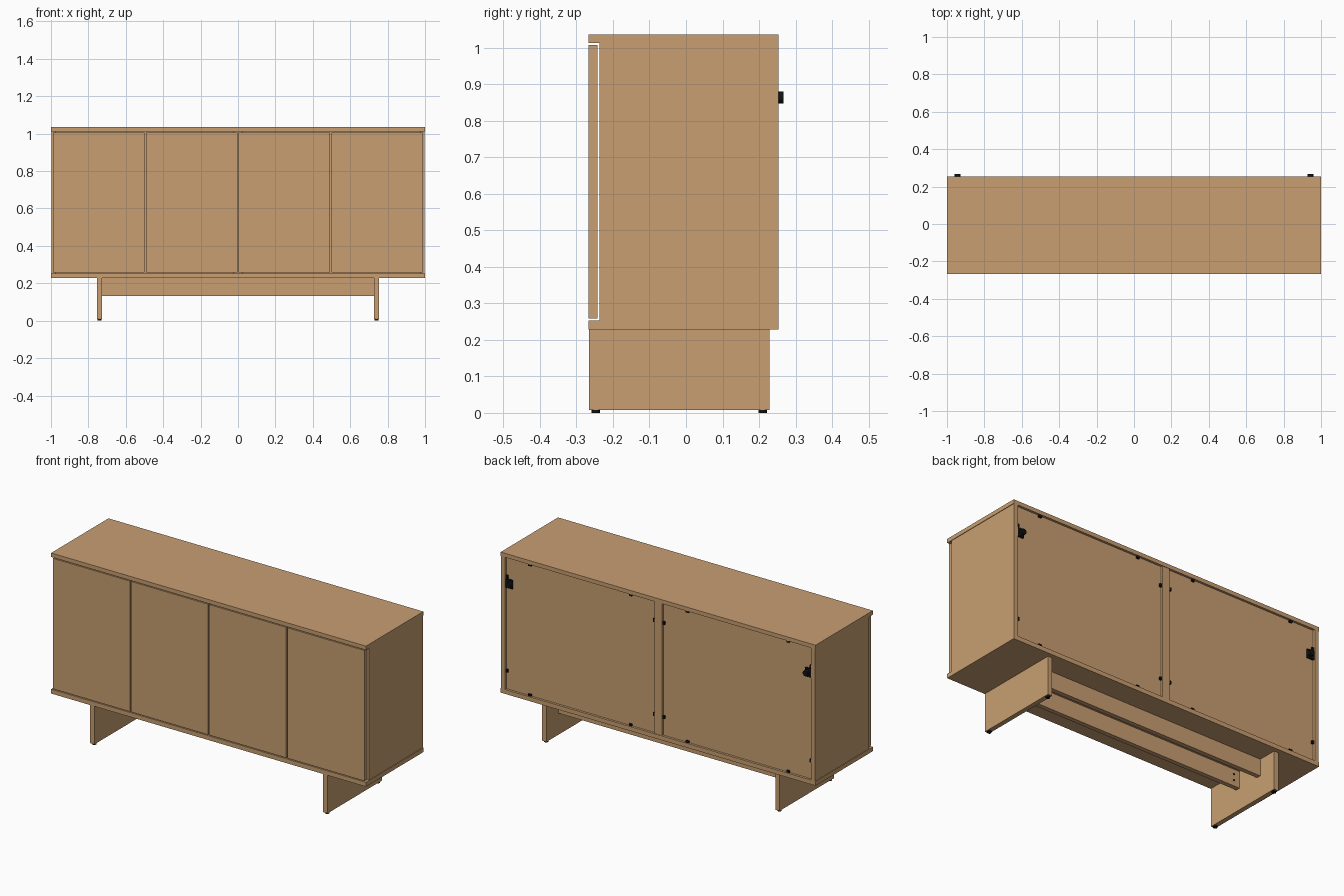
import bpy
from math import pi

if "Cube" in bpy.data.objects:
    bpy.data.objects.remove(bpy.data.objects["Cube"], do_unlink=True)


def material(name, rgb):
    m = bpy.data.materials.new(name)
    m.use_nodes = True
    m.diffuse_color = (*rgb, 1)
    bsdf = m.node_tree.nodes["Principled BSDF"]
    bsdf.inputs["Base Color"].default_value = (*rgb, 1)
    bsdf.inputs["Roughness"].default_value = 0.6
    return m


WOOD = material("oak wood", (0.58, 0.345, 0.168))
BLACK = material("black fittings", (0.006, 0.006, 0.006))


def box(name, x, y, z, mat=WOOD):
    """Box from (min, max) ranges along each axis."""
    centre = [(a + b) / 2 for a, b in (x, y, z)]
    bpy.ops.mesh.primitive_cube_add(size=1, location=centre)
    o = bpy.context.object
    o.name = name
    o.scale = [b - a for a, b in (x, y, z)]
    bpy.ops.object.transform_apply(location=False, rotation=False)
    o.data.materials.append(mat)
    return o


def disc(name, location, radius, depth, rotation=(0, 0, 0)):
    bpy.ops.mesh.primitive_cylinder_add(vertices=20, radius=radius, depth=depth,
                                        location=location, rotation=rotation)
    o = bpy.context.object
    o.name = name
    o.data.materials.append(BLACK)
    bpy.ops.object.shade_smooth_by_angle()
    return o


FRONT, BACK = -0.267, 0.253
LOW, HIGH = 0.253, 1.012      # inside of the cabinet
PANEL = 0.24                  # rear face of the back panels
ALONG_Y = (pi / 2, 0, 0)

# Cabinet shell
box("top_panel", (-1, 1), (FRONT, BACK), (HIGH, 1.035))
box("bottom_panel", (-1, 1), (FRONT, BACK), (0.228, LOW))
box("divider", (-0.024, 0.024), (-0.237, BACK - 0.003), (LOW, HIGH))

# Four flat doors with narrow gaps
for i in range(4):
    left = -0.993 + i * 0.4965
    box(f"door_{i + 1}", (left + 0.004, left + 0.4925), (FRONT, -0.242), (0.258, 1.007))

for side, s in (("left", 1), ("right", -1)):
    def span(a, b):
        return tuple(sorted((s * a, s * b)))

    # Side wall, back panel and slab leg
    box(f"{side}_side", span(0.972, 0.997), (-0.237, BACK), (LOW, HIGH))
    box(f"{side}_back_panel", span(0.024, 0.972), (PANEL - 0.01, PANEL), (LOW, HIGH))
    box(f"{side}_leg", span(0.727, 0.754), (-0.265, 0.228), (0.008, 0.228))

    # Foot pads
    for n, y in (("front", -0.247), ("back", 0.21)):
        disc(f"{side}_{n}_foot_pad", (s * 0.7405, y, 0.004), 0.0115, 0.008)

    # Wall bracket with a round adjuster
    box(f"{side}_wall_bracket", span(0.93, 0.972), (PANEL, 0.25), (0.838, 0.888), BLACK)
    disc(f"{side}_bracket_knob", (s * 0.944, 0.2585, 0.863), 0.016, 0.017, ALONG_Y)

    # Small clips holding the back panel
    for z in (LOW + 0.006, HIGH - 0.006):
        for x in (0.18, 0.82):
            box(f"{side}_edge_clip", span(x - 0.009, x + 0.009), (PANEL, 0.248),
                (z - 0.006, z + 0.006), BLACK)
    for z in (0.36, 0.9):
        for x in (0.031, 0.965):
            box(f"{side}_upright_clip", span(x - 0.006, x + 0.006), (PANEL, 0.248),
                (z - 0.009, z + 0.009), BLACK)

    # Screw heads on the front rail
    for z in (0.165, 0.2):
        disc(f"{side}_rail_screw", (s * 0.69, -0.041, z), 0.005, 0.004, ALONG_Y)

# Long rails joining the legs
for n, y in (("front", -0.042), ("back", 0.12)):
    box(f"{n}_rail", (-0.727, 0.727), (y - 0.026, y), (0.132, 0.228))
